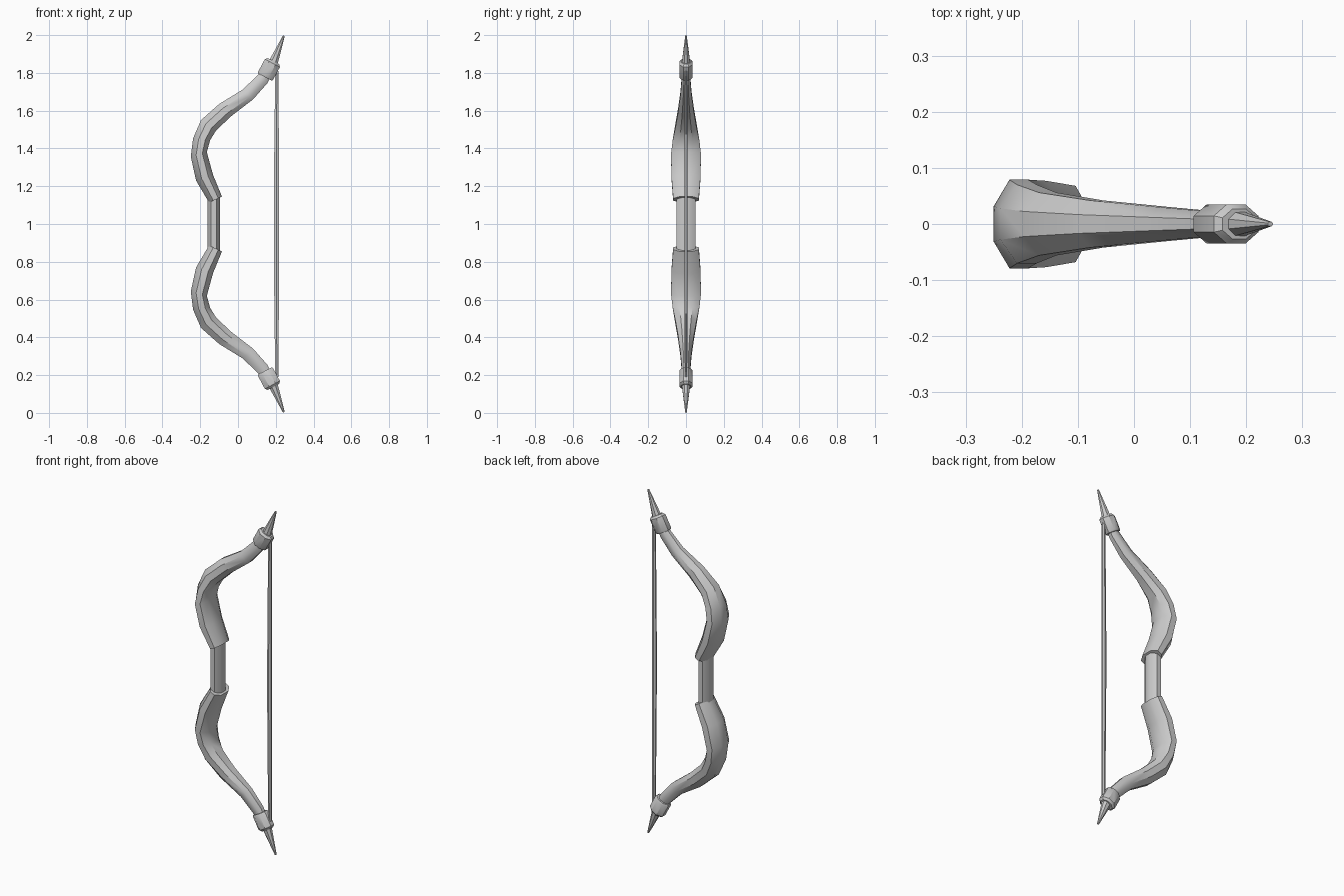
import bpy, bmesh, math
from mathutils import Vector

if "Cube" in bpy.data.objects:
    bpy.data.objects.remove(bpy.data.objects["Cube"])

grey = bpy.data.materials.new("plain grey")
grey.diffuse_color = (0.6, 0.6, 0.6, 1)
grey.use_nodes = True
grey.node_tree.nodes["Principled BSDF"].inputs["Base Color"].default_value = grey.diffuse_color


def loft(name, rings, flip=False, angle=35):
    """Skin a list of equal-length rings, closed at both ends; flip mirrors about z = 1."""
    bm = bmesh.new()
    loops = [[bm.verts.new((p[0], p[1], 2 - p[2] if flip else p[2])) for p in r] for r in rings]
    n = len(rings[0])
    for a, b in zip(loops, loops[1:]):
        for i in range(n):
            j = (i + 1) % n
            bm.faces.new((a[i], a[j], b[j], b[i]))
    bm.faces.new(loops[0])
    bm.faces.new(loops[-1])
    bmesh.ops.recalc_face_normals(bm, faces=bm.faces)
    me = bpy.data.meshes.new(name)
    bm.to_mesh(me)
    bm.free()
    me.shade_smooth()
    me.set_sharp_from_angle(angle=math.radians(angle))
    me.materials.append(grey)
    ob = bpy.data.objects.new(name, me)
    bpy.context.collection.objects.link(ob)
    return ob


def ring(cx, cz, rx, ry, axis=(0, 1), n=8):
    """Elliptical n-gon around an axis lying in the xz plane; rx, ry are flat-to-flat radii."""
    ax = Vector((axis[0], 0, axis[1])).normalized()
    u, v = Vector((ax.z, 0, -ax.x)), Vector((0, 1, 0))
    k = 1 / math.cos(math.pi / n)
    c = Vector((cx, 0, cz))
    return [c + u * rx * k * math.cos((i + .5) * math.tau / n)
            + v * ry * k * math.sin((i + .5) * math.tau / n) for i in range(n)]


# Limb stations: outer x, z, inner x, z, half width in y
stations = [
    (-.153, 1.113, -.085, 1.145, .068),
    (-.222, 1.230, -.132, 1.260, .077),
    (-.250, 1.357, -.165, 1.380, .079),
    (-.238, 1.453, -.148, 1.443, .070),
    (-.196, 1.550, -.116, 1.495, .056),
    (-.100, 1.635, -.037, 1.570, .042),
    (.027, 1.713, .080, 1.660, .030),
    (.105, 1.790, .155, 1.745, .023),
    (.135, 1.820, .175, 1.785, .021),
]
# Limb cross-section: depth from outer to inner, fraction of half width
section = [(0, -.4), (.33, -1), (.72, -1), (1, -.5), (1, .5), (.72, 1), (.33, 1), (0, .4)]
limb = [[(ox + (ix - ox) * d, w * s, oz + (iz - oz) * d) for d, s in section]
        for ox, oz, ix, iz, w in stations]

tilt = Vector((.47, .88)).normalized()


def on_axis(t):
    return .165 + tilt.x * t, 1.82 + tilt.y * t


for flip, side in ((False, "upper"), (True, "lower")):
    loft(side + "_limb", limb, flip)
    # Collar around the limb end
    loft(side + "_collar", [ring(*on_axis(t), r, r * .78, tilt) for t, r in
                            ((-.048, .040), (-.040, .045), (.036, .045), (.048, .034))], flip)
    # Pointed nock, leaning a little more upright than the collar
    loft(side + "_nock", [ring(.183, 1.845, .026, .023, (.4, .92)),
                          ring(.243, 1.997, .005, .004, (.4, .92))], flip)

# Straight octagonal grip between the limbs
loft("grip", [ring(-.128, z, .033, .050) for z in (.85, 1.15)])

# Bowstring, slightly thicker in the middle
loft("bowstring", [ring(x, z, r, r * .6, n=6) for x, z, r in
                   ((.206, .19, .009), (.204, .6, .012), (.203, 1, .013),
                    (.204, 1.4, .012), (.206, 1.81, .009))])
